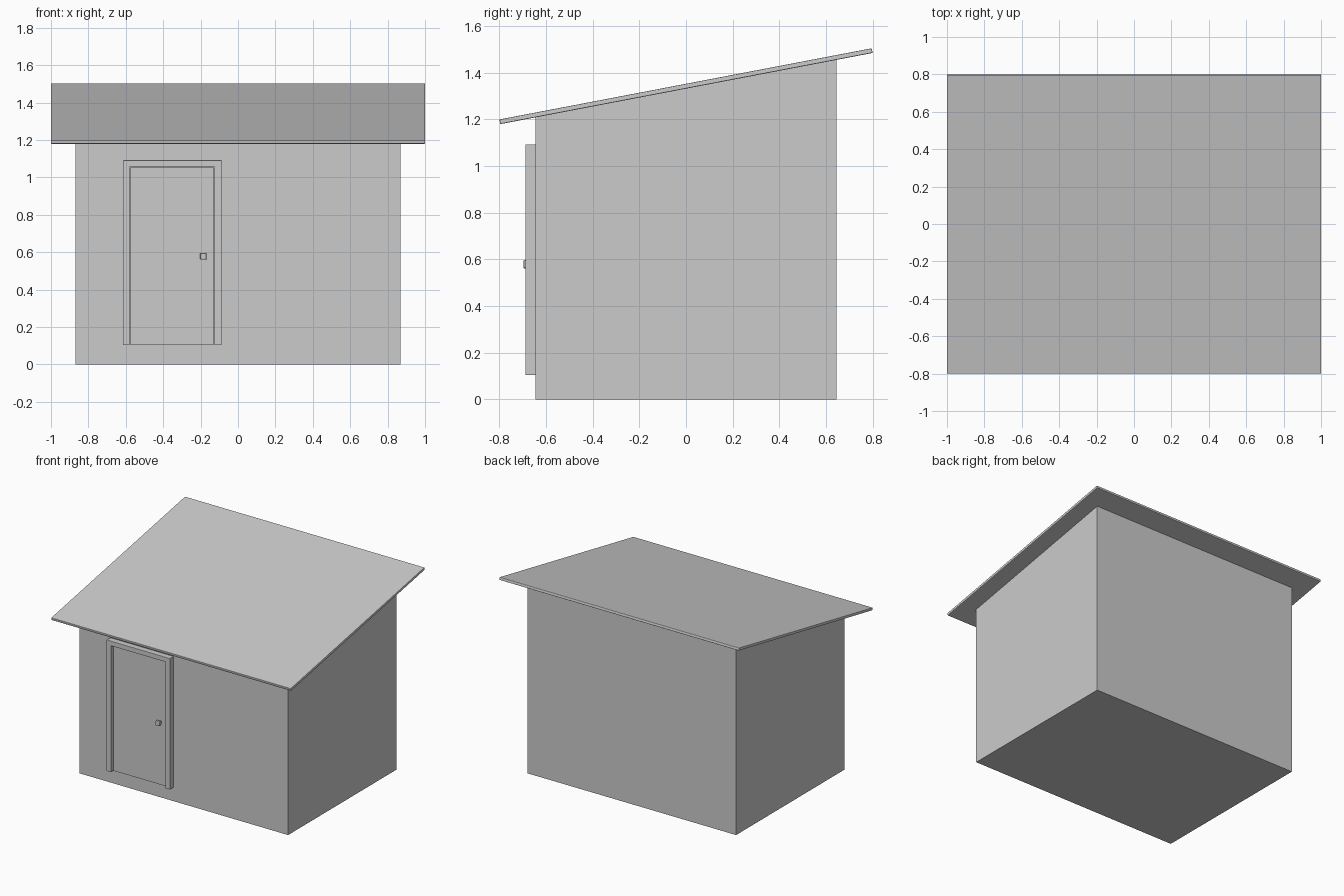
import bpy, bmesh

if "Cube" in bpy.data.objects:
    bpy.data.objects.remove(bpy.data.objects["Cube"])


def prism(name, profile, axis, lo, hi, bevel=0.0, segments=2):
    """Extrude a 2D profile along x (profile is y,z) or y (profile is x,z)."""
    bm = bmesh.new()
    place = (lambda p, t: (t, p[0], p[1])) if axis == 'x' else (lambda p, t: (p[0], t, p[1]))
    near = [bm.verts.new(place(p, lo)) for p in profile]
    far = [bm.verts.new(place(p, hi)) for p in profile]
    bm.faces.new(near)
    bm.faces.new(far[::-1])
    n = len(profile)
    for i in range(n):
        j = (i + 1) % n
        bm.faces.new((near[i], near[j], far[j], far[i]))
    bmesh.ops.recalc_face_normals(bm, faces=bm.faces)
    mesh = bpy.data.meshes.new(name)
    bm.to_mesh(mesh)
    bm.free()
    ob = bpy.data.objects.new(name, mesh)
    bpy.context.collection.objects.link(ob)
    if bevel:
        mod = ob.modifiers.new("soft_edges", 'BEVEL')
        mod.width = bevel
        mod.segments = segments
    return ob


def rect(x0, x1, z0, z1):
    return [(x0, z0), (x1, z0), (x1, z1), (x0, z1)]


# Shed body with a sloping top
prism("shed_body", [(-0.645, 0), (0.645, 0), (0.645, 1.457), (-0.645, 1.21)],
      'x', -0.87, 0.87)

# Single-pitch roof slab
prism("roof", [(-0.796, 1.179), (0.8, 1.484), (0.796, 1.504), (-0.8, 1.199)],
      'x', -1.0, 1.0, 0.004)

# Door frame, open at the bottom
prism("door_frame", [(-0.615, 0.103), (-0.58, 0.103), (-0.58, 1.056), (-0.125, 1.056),
                     (-0.125, 0.103), (-0.087, 0.103), (-0.087, 1.092), (-0.615, 1.092)],
      'y', -0.688, -0.64, 0.002)

# Door leaf set back inside the frame
prism("door", rect(-0.574, -0.131, 0.105, 1.052), 'y', -0.662, -0.64)

# Door knob and its stem
prism("door_knob", rect(-0.203, -0.168, 0.56, 0.596), 'y', -0.697, -0.676, 0.006)
prism("knob_stem", rect(-0.195, -0.176, 0.568, 0.588), 'y', -0.68, -0.655)
